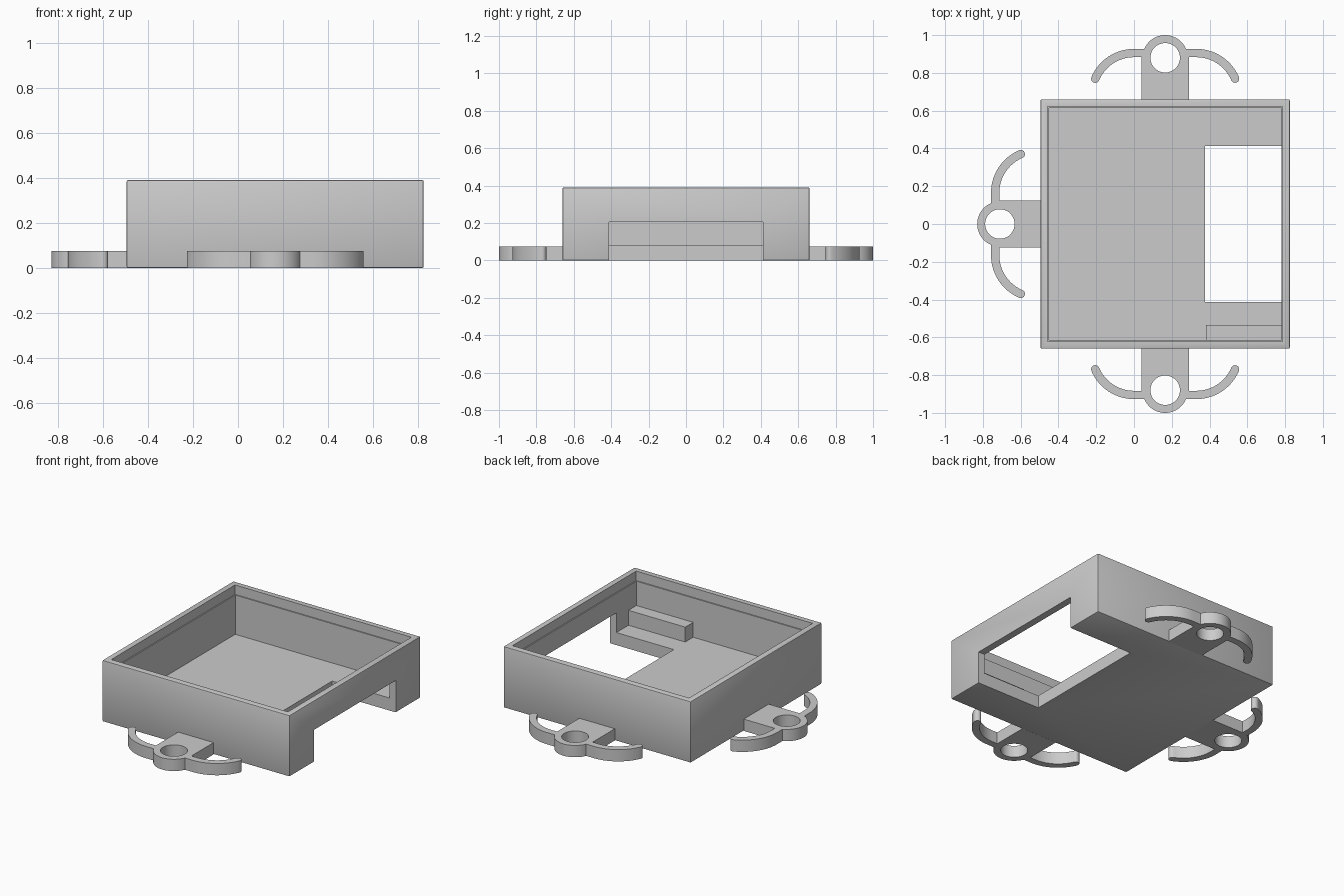
import bpy, bmesh, math
from mathutils import Matrix, Vector

cube = bpy.data.objects.get("Cube")
if cube:
    bpy.data.objects.remove(cube, do_unlink=True)

grey = bpy.data.materials.new("plain grey")
grey.use_nodes = True
colour = (0.6, 0.6, 0.6, 1)
grey.diffuse_color = colour
grey.node_tree.nodes["Principled BSDF"].inputs["Base Color"].default_value = colour


def make(name, bm):
    bmesh.ops.recalc_face_normals(bm, faces=bm.faces)
    mesh = bpy.data.meshes.new(name)
    bm.to_mesh(mesh)
    bm.free()
    mesh.materials.append(grey)
    ob = bpy.data.objects.new(name, mesh)
    bpy.context.collection.objects.link(ob)
    return ob


def box(name, lo, hi):
    bm = bmesh.new()
    lo, hi = Vector(lo), Vector(hi)
    bmesh.ops.create_cube(bm, size=1, matrix=Matrix.Translation((lo + hi) / 2)
                          @ Matrix.Diagonal((*(hi - lo), 1)))
    return make(name, bm)


def prism(name, points, z0, z1):
    bm = bmesh.new()
    face = bm.faces.new([bm.verts.new((x, y, z0)) for x, y in points])
    top = bmesh.ops.extrude_face_region(bm, geom=[face])["geom"]
    bmesh.ops.translate(bm, vec=(0, 0, z1 - z0),
                        verts=[v for v in top if isinstance(v, bmesh.types.BMVert)])
    return make(name, bm)


def arc(cx, cy, r, a0, a1, n):
    return [(cx + r * math.cos(a0 + (a1 - a0) * i / n),
             cy + r * math.sin(a0 + (a1 - a0) * i / n)) for i in range(n + 1)]


def apply(ob, mod):
    bpy.context.view_layer.objects.active = ob
    bpy.ops.object.modifier_apply(modifier=mod.name)


def boolean(ob, other, operation):
    mod = ob.modifiers.new("cut", "BOOLEAN")
    mod.operation, mod.solver, mod.object = operation, "EXACT", other
    apply(ob, mod)
    bpy.data.objects.remove(other, do_unlink=True)


def smooth(ob):
    bpy.ops.object.select_all(action="DESELECT")
    ob.select_set(True)
    bpy.context.view_layer.objects.active = ob
    bpy.ops.object.shade_smooth_by_angle(angle=math.radians(30))


# Open tray with softened outer edges
X0, X1, Y, H, FLOOR = -0.495, 0.825, 0.66, 0.39, 0.08
tray = box("tray", (X0, -Y, 0), (X1, Y, H))
bevel = tray.modifiers.new("soft", "BEVEL")
bevel.width, bevel.segments = 0.006, 2
apply(tray, bevel)

# Cavity, lid ledge, and the opening through floor and side wall
for inset, z in ((0.045, FLOOR), (0.038, 0.33)):
    boolean(tray, box("cavity_cutter", (X0 + inset, -Y + inset, z),
                      (X1 - inset, Y - inset, H + 0.1)), "DIFFERENCE")
boolean(tray, box("opening_cutter", (0.375, -0.413, -0.1), (1, 0.413, 0.205)), "DIFFERENCE")

# Raised block against the inner front wall
boolean(tray, box("block", (0.38, -0.63, 0.07), (0.80, -0.535, 0.175)), "UNION")
smooth(tray)


# Mounting tab: ring, neck and two curved horns, pointing along +y
TAB_H, PI = 0.075, math.pi


def tab(name, centre, turn):
    ob = prism(name, arc(0, 0, 0.12, 0, 2 * PI, 64)[:-1], 0, TAB_H)
    boolean(ob, box("neck", (-0.125, -0.225, 0), (0.125, 0.015, TAB_H)), "UNION")
    r, w, reach = 0.223, 0.022, math.radians(67)
    cx, cy, end = 0.165, 0.025 - 0.223, PI / 2 - math.radians(67)
    tip = (cx + r * math.cos(end), cy + r * math.sin(end))
    horn = ([(0.09, cy + r + w)] + arc(cx, cy, r + w, PI / 2, end, 20)
            + arc(*tip, w, end, end - PI, 8)[1:-1]
            + arc(cx, cy, r - w, end, PI / 2, 20) + [(0.09, cy + r - w)])
    for side in (1, -1):
        boolean(ob, prism("horn", [(side * x, y) for x, y in horn], 0, TAB_H), "UNION")
    hole = prism("hole_cutter", arc(0, 0, 0.078, 0, 2 * PI, 48)[:-1], -0.1, 0.2)
    boolean(ob, hole, "DIFFERENCE")
    ob.data.transform(Matrix.Translation((*centre, 0)) @ Matrix.Rotation(turn, 4, "Z"))
    smooth(ob)


tab("back_tab", (0.165, 0.88), 0)
tab("side_tab", (-0.71, 0), PI / 2)
tab("front_tab", (0.165, -0.88), PI)
